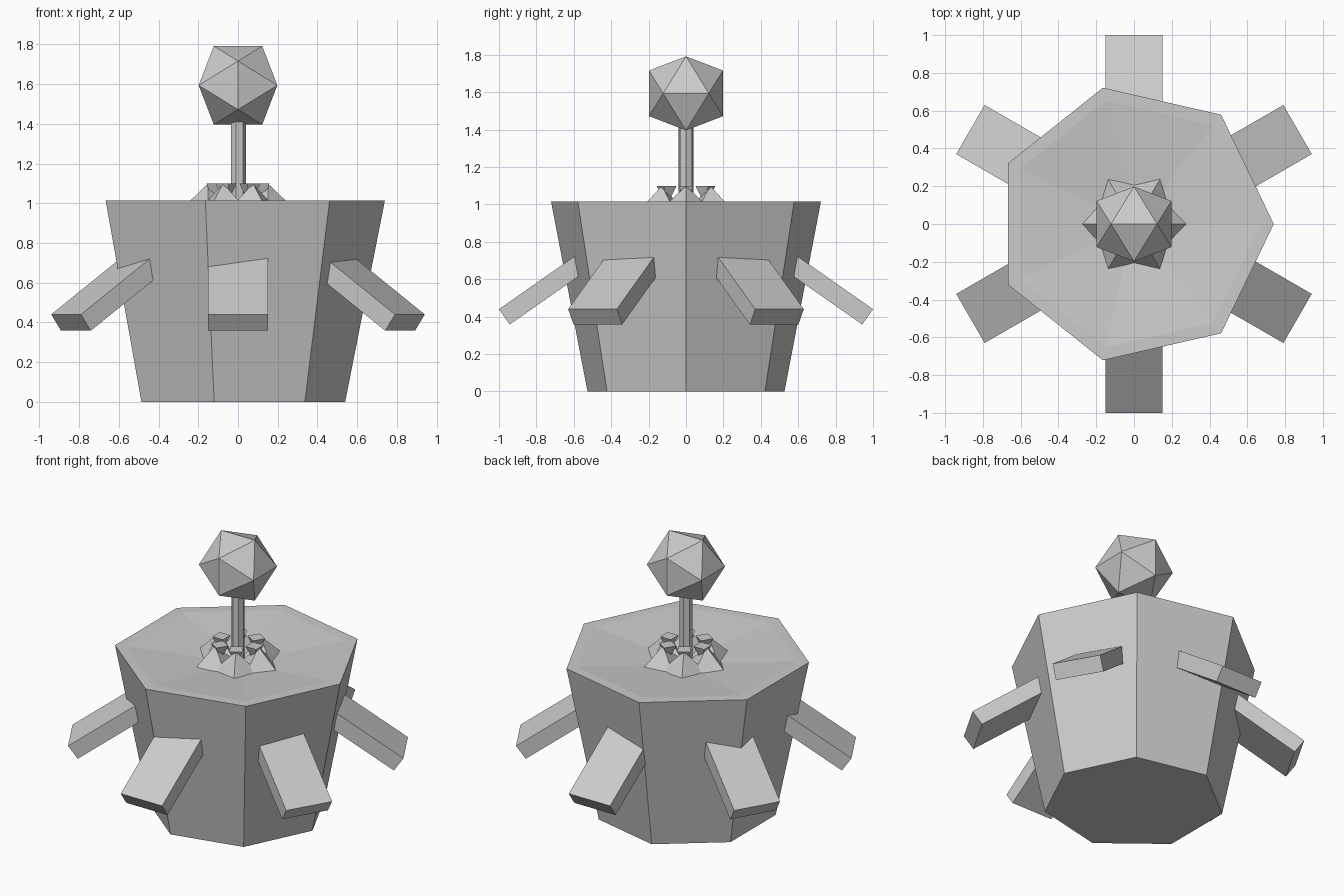
import bpy, bmesh, math
from mathutils import Vector, Matrix

if "Cube" in bpy.data.objects:
    bpy.data.objects.remove(bpy.data.objects["Cube"])

grey = bpy.data.materials.new("plain grey")
grey.use_nodes = True
grey.diffuse_color = (0.6, 0.6, 0.6, 1)
grey.node_tree.nodes["Principled BSDF"].inputs["Base Color"].default_value = (0.6, 0.6, 0.6, 1)


def finish(bm, name):
    """Turn a bmesh into a flat-shaded grey object."""
    bmesh.ops.recalc_face_normals(bm, faces=bm.faces)
    mesh = bpy.data.meshes.new(name)
    bm.to_mesh(mesh)
    bm.free()
    mesh.materials.append(grey)
    obj = bpy.data.objects.new(name, mesh)
    bpy.context.collection.objects.link(obj)
    return obj


def lathe(name, profile, sides):
    """Faceted turned solid from (radius, height) pairs; zero radius makes a point."""
    bm = bmesh.new()
    rings = []
    for r, z in profile:
        if r == 0:
            rings.append([bm.verts.new((0, 0, z))] * sides)
        else:
            rings.append([bm.verts.new((r * math.cos(i * math.tau / sides),
                                        r * math.sin(i * math.tau / sides), z))
                          for i in range(sides)])
    for a, b in zip(rings, rings[1:]):
        for i in range(sides):
            j = (i + 1) % sides
            corners = list(dict.fromkeys((a[i], a[j], b[j], b[i])))
            bm.faces.new(corners)
    for ring in (rings[0], rings[-1]):
        if ring[0] is not ring[1]:
            bm.faces.new(ring)
    return finish(bm, name)


# Seven-sided tapered body with a shallow dished top
lathe("body", [(0.54, 0), (0.74, 1.015), (0.67, 1.015), (0, 0.955)], 7)

# Stem
lathe("stem", [(0.04, 0.94), (0.04, 1.45)], 7)

# Twenty-sided ball: hull of three crossed golden rectangles
bm = bmesh.new()
long, short = 0.198, 0.122
for s in (-1, 1):
    for t in (-1, 1):
        for p in ((s * short, 0, t * long), (0, s * long, t * short), (s * long, t * short, 0)):
            bm.verts.new(Vector(p) + Vector((0, 0, 1.594)))
bmesh.ops.convex_hull(bm, input=bm.verts)
finish(bm, "ball")

# Six paddles sloping down and outward
slope = math.radians(35)
for k in range(6):
    turn = Matrix.Rotation(math.radians(30 + 60 * k), 4, 'Z')
    bm = bmesh.new()
    bmesh.ops.create_cube(bm, size=1)
    length = 0.6
    bmesh.ops.scale(bm, vec=(length, 0.3, 0.1), verts=bm.verts)
    bmesh.ops.translate(bm, vec=(-length / 2, 0, -0.05), verts=bm.verts)
    place = turn @ Matrix.Translation((1, 0, 0.44)) @ Matrix.Rotation(slope, 4, 'Y')
    bmesh.ops.transform(bm, matrix=place, verts=bm.verts)
    finish(bm, f"paddle_{k + 1}")

# Ring of pointed petals, each topped by an upturned spike
for k in range(6):
    turn = Matrix.Rotation(math.radians(60 * k), 4, 'Z')
    petal = lathe(f"petal_{k + 1}", [(0.13, 0.975), (0, 1.1)], 4)
    petal.data.transform(turn @ Matrix.Translation((0.15, 0, 0)))
    spike = lathe(f"spike_{k + 1}", [(0, 0.99), (0.055, 1.1)], 4)
    spike.data.transform(turn @ Matrix.Translation((0.12, 0, 0)) @ Matrix.Rotation(math.pi / 4, 4, 'Z'))
